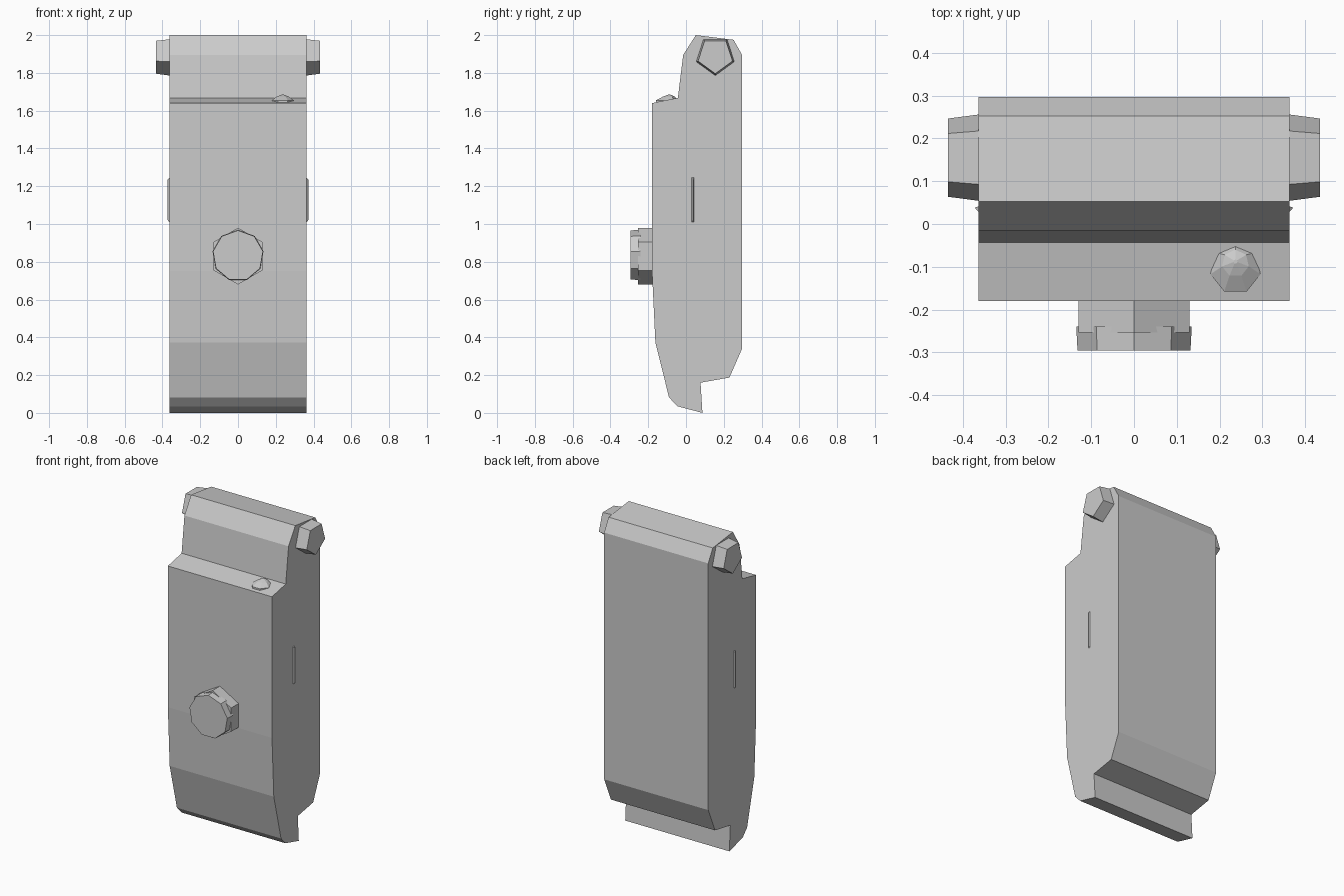
import bpy, bmesh, math
from mathutils import Vector

if "Cube" in bpy.data.objects:
    bpy.data.objects.remove(bpy.data.objects["Cube"])


def loft(name, rings):
    """Solid through equal-sized rings of points, capped at both ends."""
    bm = bmesh.new()
    loops = [[bm.verts.new(p) for p in ring] for ring in rings]
    n = len(loops[0])
    for a, b in zip(loops, loops[1:]):
        for i in range(n):
            j = (i + 1) % n
            bm.faces.new((a[i], a[j], b[j], b[i]))
    bm.faces.new(loops[0])
    bm.faces.new(loops[-1])
    bmesh.ops.recalc_face_normals(bm, faces=bm.faces)
    mesh = bpy.data.meshes.new(name)
    bm.to_mesh(mesh)
    bm.free()
    ob = bpy.data.objects.new(name, mesh)
    bpy.context.collection.objects.link(ob)
    return ob


def ring(center, u, v, radius, sides, start):
    """Regular polygon in the plane of u and v, start angle in degrees."""
    c, u, v = Vector(center), Vector(u), Vector(v)
    angles = [math.radians(start) + math.tau * i / sides for i in range(sides)]
    return [c + radius * (math.cos(a) * u + math.sin(a) * v) for a in angles]


X, Y, Z = (1, 0, 0), (0, 1, 0), (0, 0, 1)

# Main body: side profile (y, z) extruded across the width
profile = [(0.052, 2.0), (0.252, 1.975), (0.297, 1.895), (0.297, 0.34),
           (0.23, 0.187), (0.077, 0.16), (0.087, 0.0), (-0.045, 0.035),
           (-0.09, 0.082), (-0.162, 0.373), (-0.18, 0.75), (-0.18, 1.64),
           (-0.043, 1.668), (-0.015, 1.895)]
W = 0.363
loft("body", [[(x, y, z) for y, z in profile] for x in (-W, W)])

# Five-sided hinge pegs and thin side ridges, mirrored left and right
for side, s in (("left", -1), ("right", 1)):
    loft(f"hinge_peg_{side}",
         [ring((s * x, 0.155, 1.892), Y, Z, r, 5, -90)
          for x, r in ((0.33, 0.106), (W, 0.106), (0.435, 0.096))])
    loft(f"side_ridge_{side}",
         [[(s * 0.355, 0.02, z0), (s * 0.372, 0.038, z1), (s * 0.355, 0.044, z0)]
          for z0, z1 in ((1.0, 1.02), (1.255, 1.235))])

# Front knob: hexagonal collar and rounder cap
loft("knob_collar", [ring((0, y, 0.83), X, Z, 0.15, 6, 90) for y in (-0.16, -0.254)])
loft("knob_cap", [ring((0, y, 0.832), X, Z, r, 9, 90)
                  for y, r in ((-0.24, 0.137), (-0.295, 0.134))])

# Small faceted stud on the ledge
loft("ledge_stud", [ring((0.237, y, z), X, Y, r, 7, 90)
                    for y, z, r in ((-0.104, 1.63, 0.06), (-0.104, 1.655, 0.06),
                                    (-0.092, 1.675, 0.032), (-0.088, 1.685, 0.005))])
